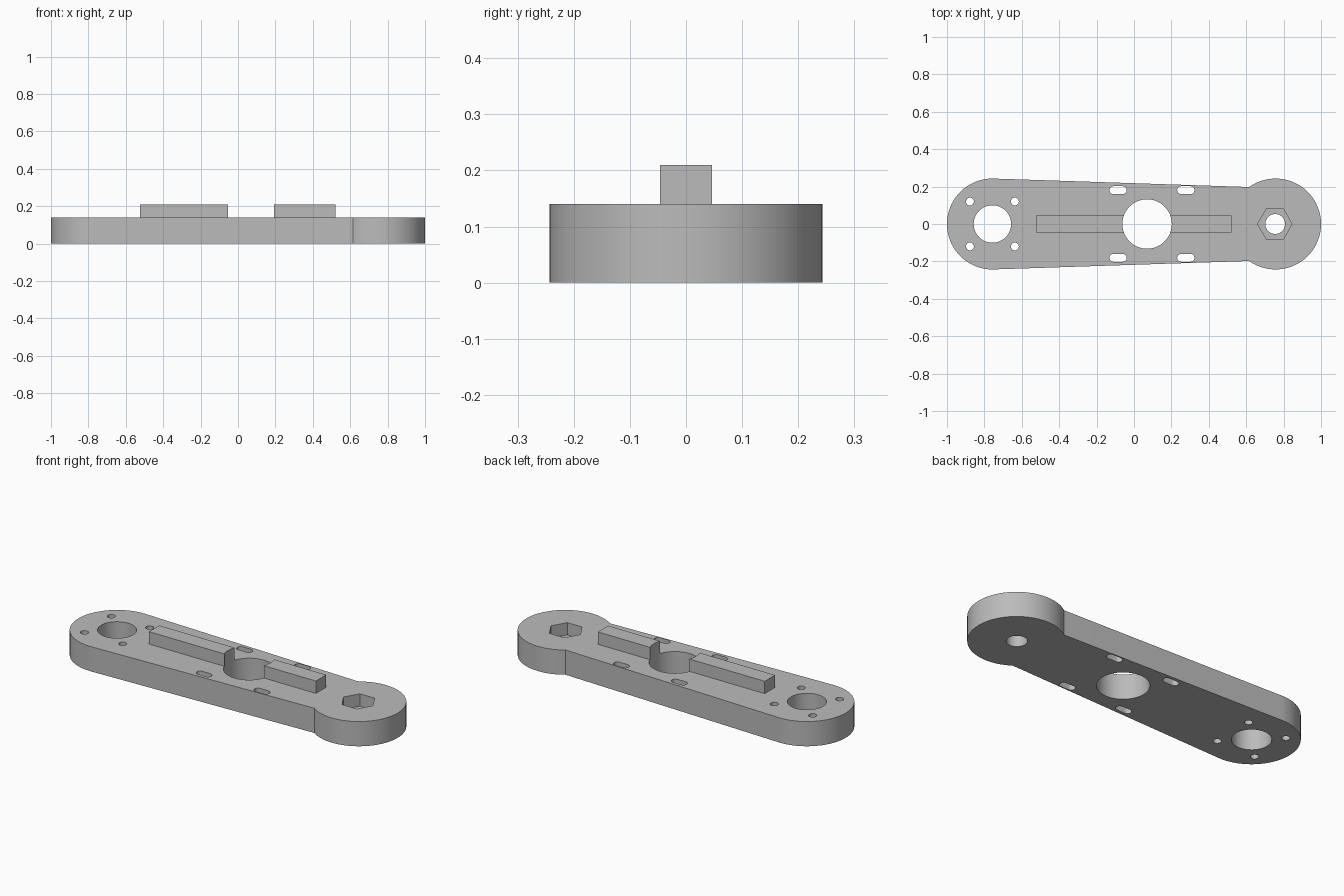
import bpy
import bmesh
from math import cos, sin, pi, asin, acos

if "Cube" in bpy.data.objects:
    bpy.data.objects.remove(bpy.data.objects["Cube"])

THICK, TOP = 0.14, 0.21        # plate thickness, rib height
END_X, END_R = 0.757, 0.243    # rounded ends
NECK_R = 0.193                 # half width the arm tapers to
BORE_X, BORE_R = 0.07, 0.132   # central bore

grey = bpy.data.materials.new("plain grey")
grey.use_nodes = True
grey.diffuse_color = (0.5, 0.5, 0.5, 1)
grey.node_tree.nodes["Principled BSDF"].inputs["Base Color"].default_value = (0.5, 0.5, 0.5, 1)


def arc(cx, cy, r, start, end, n):
    return [(cx + r * cos(start + (end - start) * i / n),
             cy + r * sin(start + (end - start) * i / n)) for i in range(n + 1)]


def circle(cx, cy, r, n=64):
    return arc(cx, cy, r, 0, 2 * pi, n)[:-1]


def slot(cx, cy, half_length, r):
    d = half_length - r
    return (arc(cx + d, cy, r, -pi / 2, pi / 2, 16)
            + arc(cx - d, cy, r, pi / 2, 3 * pi / 2, 16))


def prism(name, outline, z0, z1):
    """Extrude a flat outline from z0 to z1."""
    bm = bmesh.new()
    face = bm.faces.new([bm.verts.new((x, y, z0)) for x, y in outline])
    up = bmesh.ops.extrude_face_region(bm, geom=[face])["geom"]
    bmesh.ops.translate(bm, vec=(0, 0, z1 - z0),
                        verts=[v for v in up if isinstance(v, bmesh.types.BMVert)])
    bmesh.ops.recalc_face_normals(bm, faces=bm.faces)
    mesh = bpy.data.meshes.new(name)
    bm.to_mesh(mesh)
    bm.free()
    mesh.materials.append(grey)
    obj = bpy.data.objects.new(name, mesh)
    bpy.context.collection.objects.link(obj)
    return obj


def combine(target, tool, operation):
    """Apply a boolean and discard the helper solid."""
    bpy.context.view_layer.objects.active = target
    mod = target.modifiers.new("boolean", "BOOLEAN")
    mod.operation, mod.solver, mod.object = operation, "EXACT", tool
    bpy.ops.object.modifier_apply(modifier=mod.name)
    bpy.data.objects.remove(tool)


# Arm outline: large round end, tapered sides, round head
tangent = pi / 2 - asin((END_R - NECK_R) / (2 * END_X))
tx, ty = -END_X + END_R * cos(tangent), END_R * sin(tangent)
slope = -cos(tangent) / sin(tangent)
# Angle on the head where the tapered side meets it
line_dist = (ty + slope * (END_X - tx)) * sin(tangent)
join = tangent + acos(line_dist / END_R)
outline = (arc(-END_X, 0, END_R, tangent, 2 * pi - tangent, 72)
           + arc(END_X, 0, END_R, -join, join, 96))
arm = prism("arm", outline, 0, THICK)

# Raised centre rib
rib = prism("rib", [(-0.525, -0.046), (0.52, -0.046), (0.52, 0.046), (-0.525, 0.046)],
            THICK / 2, TOP)
combine(arm, rib, "UNION")

# Through holes: centre bore, shaft hole, bolt hole, screw holes and slots
holes = [circle(BORE_X, 0, BORE_R, 96), circle(-END_X, 0, 0.1), circle(END_X - 0.002, 0, 0.053)]
for side in (-1, 1):
    holes += [circle(-END_X + dx, side * 0.12, 0.021, 32) for dx in (-0.12, 0.12)]
    holes += [slot(x, side * 0.181, 0.046, 0.021) for x in (-0.085, 0.277)]
for hole in holes:
    combine(arm, prism("hole_cutter", hole, -0.1, 0.3), "DIFFERENCE")

# Hexagonal nut pocket in the head
combine(arm, prism("nut_cutter", circle(END_X - 0.004, 0, 0.092, 6), 0.07, 0.3), "DIFFERENCE")

bpy.ops.object.select_all(action="DESELECT")
arm.select_set(True)
bpy.context.view_layer.objects.active = arm
bpy.ops.object.shade_smooth_by_angle(angle=pi / 6)
